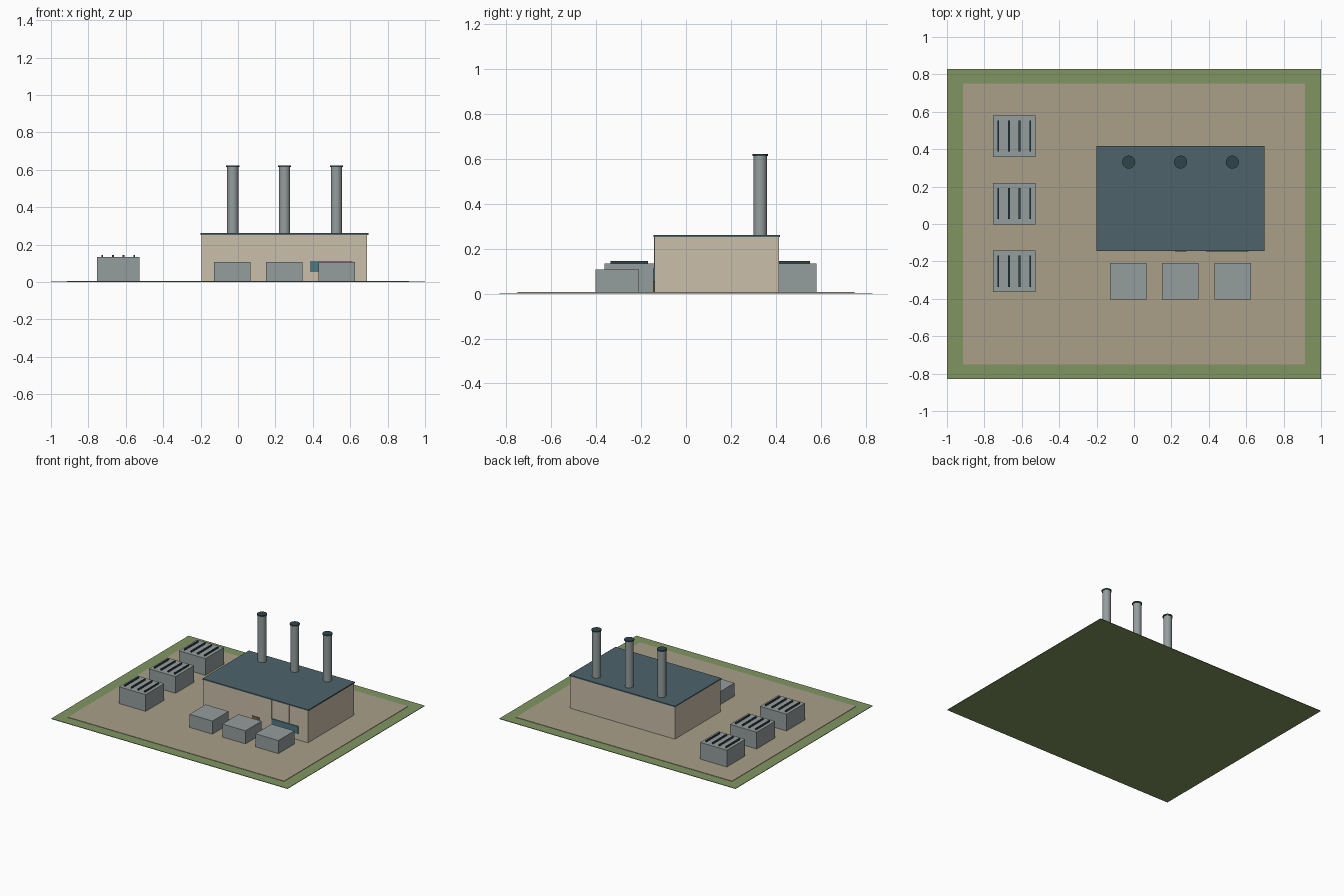
import bpy, math

if "Cube" in bpy.data.objects:
    bpy.data.objects.remove(bpy.data.objects["Cube"])


def mat(name, rgb):
    m = bpy.data.materials.new(name)
    m.diffuse_color = (*rgb, 1)
    m.use_nodes = True
    m.node_tree.nodes["Principled BSDF"].inputs["Base Color"].default_value = m.diffuse_color
    return m


GRASS = mat("grass", (0.22, 0.30, 0.12))
YARD = mat("yard", (0.40, 0.35, 0.25))
WALL = mat("wall", (0.60, 0.52, 0.40))
ROOF = mat("roof", (0.075, 0.125, 0.145))
STEEL = mat("steel", (0.30, 0.34, 0.34))
DARK = mat("dark", (0.03, 0.06, 0.07))
GLASS = mat("glass", (0.08, 0.19, 0.23))
BROWN = mat("door_brown", (0.22, 0.13, 0.07))


def box(name, x, y, z, m):
    """Box from (min, max) ranges on each axis."""
    bpy.ops.mesh.primitive_cube_add(size=1, location=[(a + b) / 2 for a, b in (x, y, z)])
    o = bpy.context.object
    o.name = name
    o.scale = [b - a for a, b in (x, y, z)]
    bpy.ops.object.transform_apply(location=False, rotation=False, scale=True)
    o.data.materials.append(m)
    return o


def around(c, size):
    return (c - size / 2, c + size / 2)


def cylinder(name, x, y, z, r, m):
    bpy.ops.mesh.primitive_cylinder_add(vertices=20, radius=r, depth=z[1] - z[0],
                                        location=(x, y, sum(z) / 2))
    o = bpy.context.object
    o.name = name
    o.data.materials.append(m)
    bpy.ops.object.shade_smooth_by_angle(angle=math.radians(40))


# Site: grass border and raised paved yard
box("grass_base", (-1, 1), (-0.83, 0.83), (0, 0.004), GRASS)
box("paved_yard", (-0.915, 0.915), (-0.75, 0.75), (0.003, 0.007), YARD)

# Main hall with overhanging roof slab
box("hall_walls", (-0.196, 0.691), (-0.14, 0.414), (0.005, 0.255), WALL)
box("hall_roof", (-0.2, 0.697), (-0.144, 0.418), (0.253, 0.262), ROOF)

# Front wall ribs, door and window band
for i in range(5):
    box(f"wall_rib_{i + 1}", around(-0.06 + 0.1475 * i, 0.006), (-0.143, -0.138),
        (0.006, 0.254), WALL)
box("front_door", around(0.25, 0.06), (-0.147, -0.138), (0.006, 0.09), BROWN)
box("front_window", (0.385, 0.612), (-0.147, -0.138), (0.055, 0.112), GLASS)

# Chimney stacks with dark caps
for i in range(3):
    x = -0.028 + 0.277 * i
    cylinder(f"stack_{i + 1}", x, 0.331, (0.258, 0.616), 0.03, STEEL)
    cylinder(f"stack_cap_{i + 1}", x, 0.331, (0.614, 0.623), 0.035, DARK)

# Transformer boxes in front of the hall
for i in range(3):
    box(f"transformer_{i + 1}", around(-0.031 + 0.279 * i, 0.195), around(-0.306, 0.195),
        (0.005, 0.107), STEEL)

# Cooling units with roof slats on the left of the yard
for i in range(3):
    y = 0.47 - 0.361 * i
    box(f"cooler_{i + 1}", around(-0.64, 0.226), around(y, 0.222), (0.005, 0.135), STEEL)
    for j in range(4):
        box(f"cooler_{i + 1}_slat_{j + 1}", around(-0.725 + 0.0565 * j, 0.009),
            around(y, 0.167), (0.134, 0.146), DARK)
